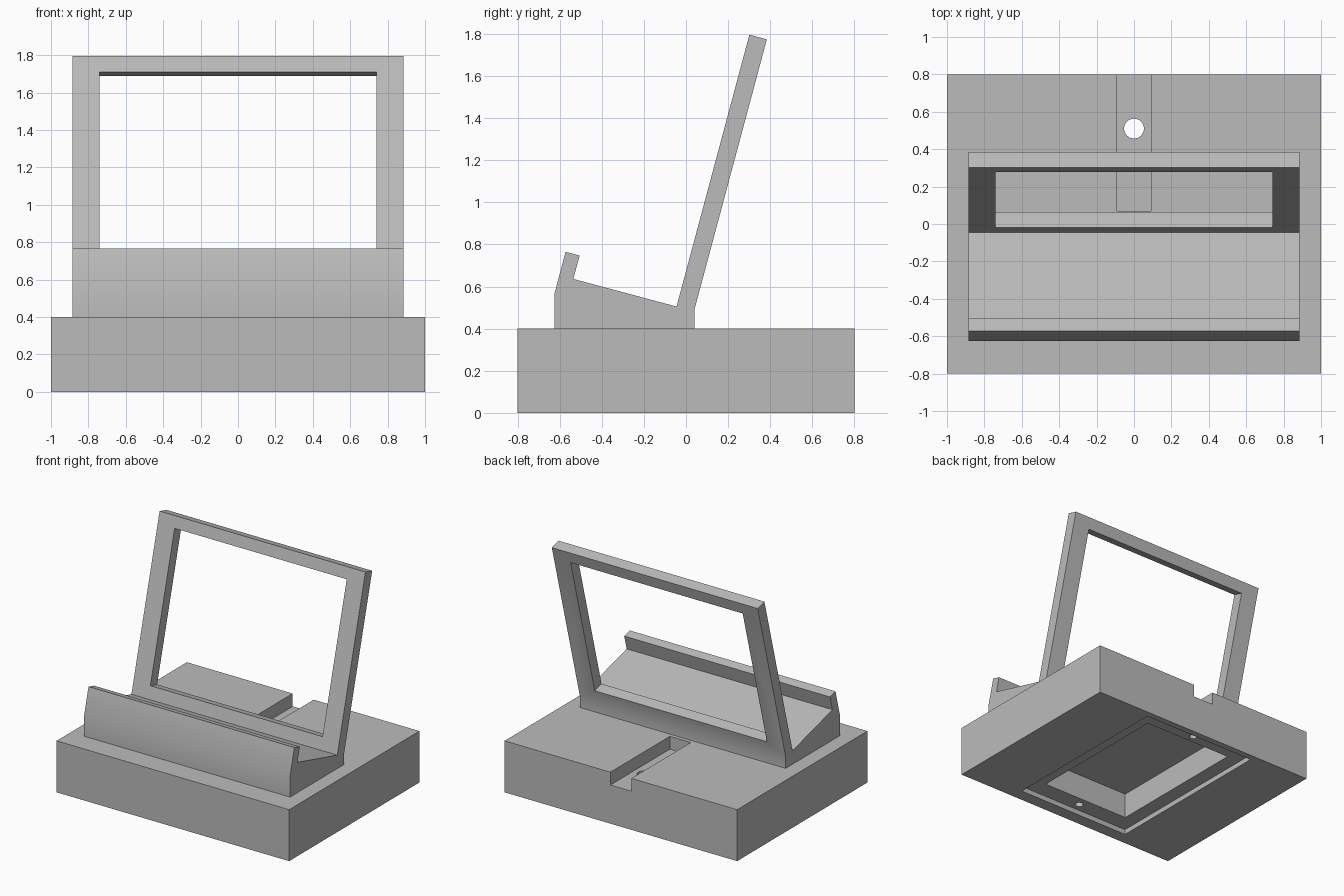
import bpy, bmesh, math
from mathutils import Matrix, Vector

cube = bpy.data.objects.get("Cube")
if cube:
    bpy.data.objects.remove(cube, do_unlink=True)

grey = bpy.data.materials.new("plain grey")
grey.use_nodes = True
colour = (0.50, 0.50, 0.50, 1)
grey.diffuse_color = colour
grey.node_tree.nodes["Principled BSDF"].inputs["Base Color"].default_value = colour


def finish(name, bm):
    bmesh.ops.recalc_face_normals(bm, faces=bm.faces)
    mesh = bpy.data.meshes.new(name)
    bm.to_mesh(mesh)
    bm.free()
    mesh.materials.append(grey)
    obj = bpy.data.objects.new(name, mesh)
    bpy.context.collection.objects.link(obj)
    return obj


def box(name, low, high):
    low, high = Vector(low), Vector(high)
    bm = bmesh.new()
    place = Matrix.Translation((low + high) / 2) @ Matrix.Diagonal((high - low).to_4d())
    bmesh.ops.create_cube(bm, size=1, matrix=place)
    return finish(name, bm)


def cylinder(name, y, radius, z_low, z_high):
    bm = bmesh.new()
    bmesh.ops.create_cone(bm, cap_ends=True, segments=32, radius1=radius, radius2=radius,
                          depth=z_high - z_low,
                          matrix=Matrix.Translation((0, y, (z_low + z_high) / 2)))
    return finish(name, bm)


def extrude(name, profile, half_width):
    # side profile (y, z) swept across x
    bm = bmesh.new()
    face = bm.faces.new([bm.verts.new((-half_width, y, z)) for y, z in profile])
    new = bmesh.ops.extrude_face_region(bm, geom=[face])["geom"]
    bmesh.ops.translate(bm, vec=(2 * half_width, 0, 0),
                        verts=[v for v in new if isinstance(v, bmesh.types.BMVert)])
    return finish(name, bm)


def cut(target, cutters):
    bpy.ops.object.select_all(action="DESELECT")
    bpy.context.view_layer.objects.active = target
    target.select_set(True)
    for cutter in cutters:
        mod = target.modifiers.new("cut", "BOOLEAN")
        mod.operation, mod.solver, mod.object = "DIFFERENCE", "EXACT", cutter
        bpy.ops.object.modifier_apply(modifier=mod.name)
        bpy.data.objects.remove(cutter, do_unlink=True)
    bpy.ops.object.shade_smooth_by_angle(angle=math.radians(30))


# Base block: cable channel on top, stepped pocket with screw holes underneath
base = box("base_block", (-1, -0.8, 0), (1, 0.8, 0.4))
cut(base, [
    box("cable_channel", (-0.09, 0.07, 0.3), (0.09, 1, 0.5)),
    box("cover_recess", (-0.5, -0.7, -0.1), (0.5, 0.75, 0.04)),
    box("pocket", (-0.385, -0.56, -0.1), (0.385, 0.62, 0.24)),
    cylinder("cable_hole", 0.51, 0.053, 0.1, 0.5),
    cylinder("rear_screw_hole", 0.685, 0.03, -0.1, 0.16),
    cylinder("front_screw_hole", -0.635, 0.03, -0.1, 0.16),
])

# Cradle: front lip, sloping shelf and leaning back in one side profile
cradle = extrude("cradle", [
    (-0.625, 0.4), (-0.625, 0.565), (-0.572, 0.765), (-0.505, 0.747), (-0.535, 0.636),
    (-0.045, 0.505), (0.301, 1.796), (0.384, 1.774), (0.04, 0.49), (0.04, 0.4)], 0.885)

# Window through the leaning back, cut square to its slope
window = box("window", (-0.74, -0.2, 0), (0.74, 0.2, 1.149))
window.matrix_world = Matrix.Translation((-0.02, 0.6, 0)).to_3x3().to_4x4() @ \
    Matrix.Translation((0, -0.02, 0.6)) @ Matrix.Rotation(math.radians(-15), 4, "X")
bpy.context.view_layer.update()
cut(cradle, [window])
